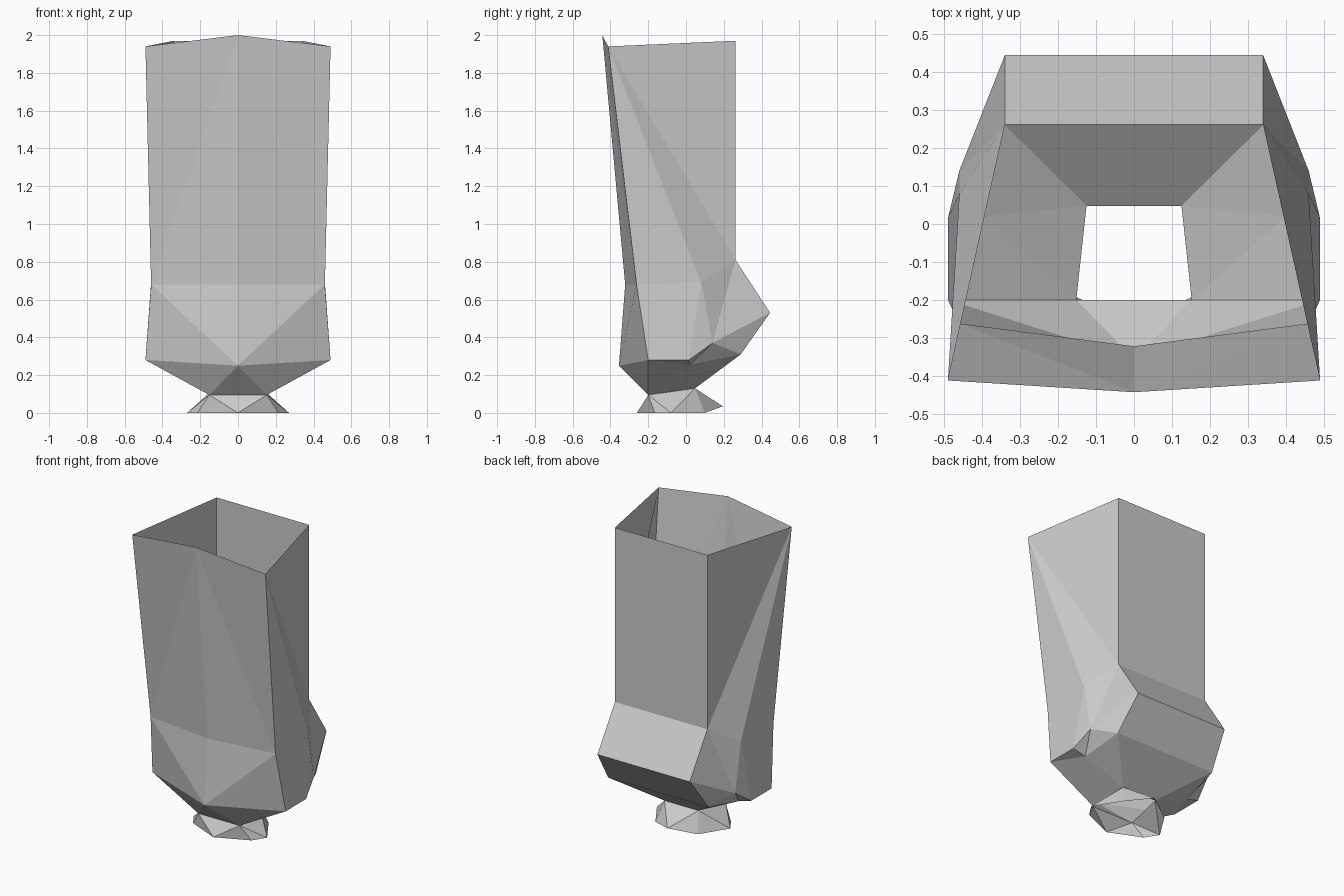
import bpy, bmesh

if "Cube" in bpy.data.objects:
    bpy.data.objects.remove(bpy.data.objects["Cube"])

# Profile points of the right half, keyed by letter; levels run from the top rim to the ground
P = {
    # open top rim
    'A': (0, -.443, 2), 'B': (.49, -.412, 1.94), 'C': (.34, .262, 1.97),
    # waist of the sleeve
    'E': (0, -.322, .68), 'F': (.46, -.262, .68), 'S': (.46, .08, .69), 'G': (.34, .262, .81),
    # belly and rear bulge
    'H': (0, -.355, .25), 'I': (.49, -.2, .28), 'J': (.49, .015, .28), 'K': (.46, .14, .37),
    'L': (.34, .445, .53), 'M': (.37, .29, .31), 'R': (.40, .02, .255),
    # open neck
    'N': (.152, -.2, .095), 'O': (.125, .048, .13),
    # flared collar edge
    'T': (0, -.26, 0), 'U': (.215, -.165, 0), 'V': (.27, -.08, 0), 'W': (.155, .1, 0), 'X': (0, .195, .035),
}
# Lower-case letters are the same points dropped onto the mirror plane
for k in 'CGLMNO':
    P[k.lower()] = (0,) + P[k][1:]


def half_shell(name, faces):
    """Flat-faced open shell, mirrored across x = 0."""
    bm = bmesh.new()
    verts = {k: bm.verts.new(P[k]) for k in sorted(set(faces) - {' '})}
    for f in faces.split():
        bm.faces.new([verts[k] for k in f])
    bmesh.ops.recalc_face_normals(bm, faces=bm.faces)
    # make the normals point outward
    if sum(f.normal.dot(f.calc_center_median() - f.calc_center_median().project((0, 0, 1)))
           * f.calc_area() for f in bm.faces) < 0:
        bmesh.ops.reverse_faces(bm, faces=bm.faces)
    me = bpy.data.meshes.new(name)
    bm.to_mesh(me)
    bm.free()
    ob = bpy.data.objects.new(name, me)
    bpy.context.collection.objects.link(ob)
    mod = ob.modifiers.new('mirror', 'MIRROR')
    mod.merge_threshold = .001
    return ob


# Tall sleeve with its rear bulge, tapering to the neck
half_shell('sleeve_body',
           'AFE ABF BSF BGS BCG CcgG '
           'EFH FIH FSJI SKJ SGK GLK LMK '
           'GglL LlmM MmoO '
           'HNn HIN IJR IRN RON JKR KMR MOR')

# Small flared collar below the neck
half_shell('flared_collar', 'nNT NUT NVU NOV OWV OXW OoX')
